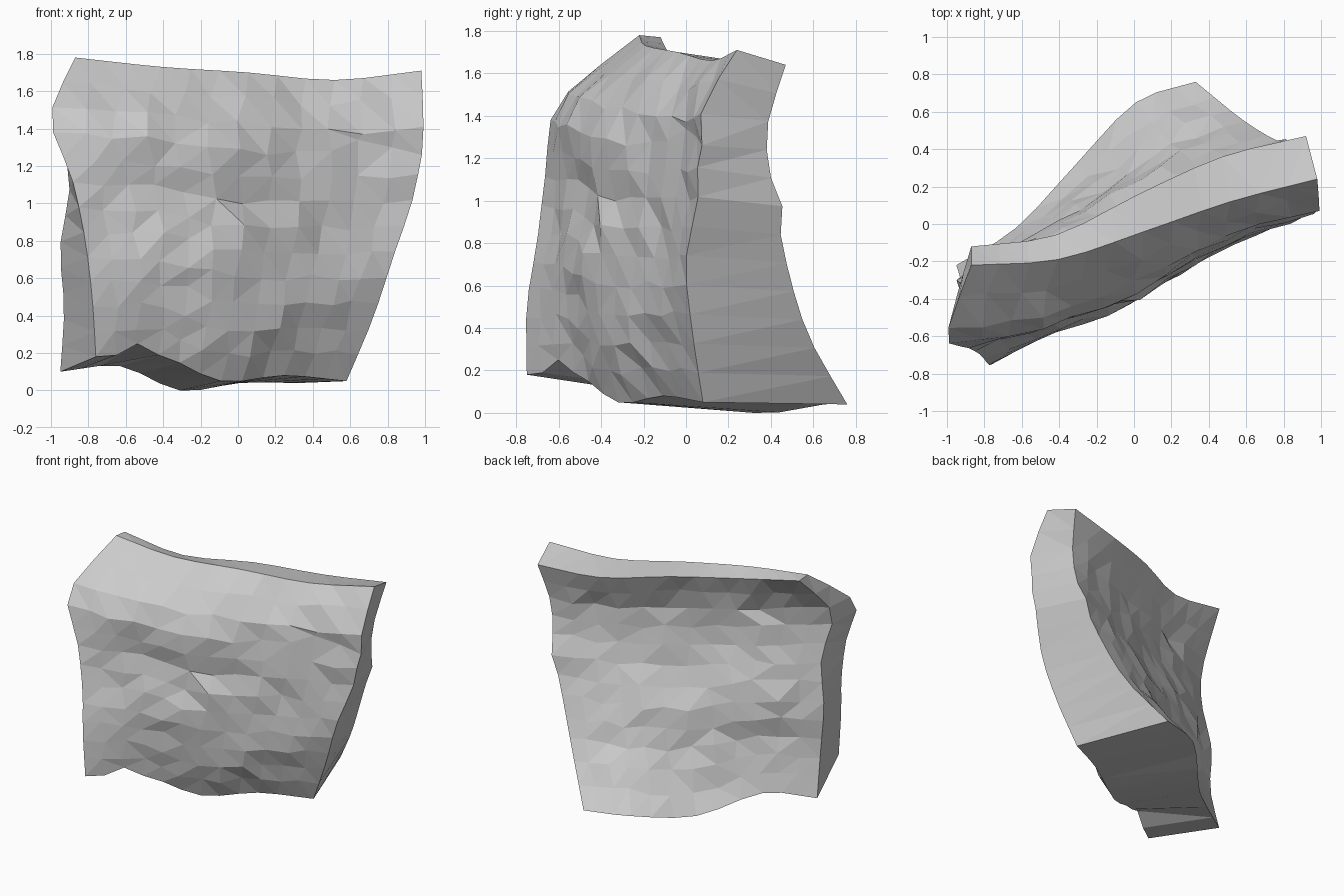
import bpy
import bmesh
import random
from mathutils import Vector

random.seed(4)
COLUMNS, ROWS = 12, 12

cube = bpy.data.objects.get("Cube")
if cube:
    bpy.data.objects.remove(cube)


def sample(values, t):
    """Smooth curve through evenly spaced values, t from 0 to 1."""
    last = len(values) - 1
    place = min(max(t, 0), 1) * last
    i = min(int(place), last - 1)
    f = place - i
    b, c = values[i], values[i + 1]
    a = values[i - 1] if i > 0 else 2 * b - c
    d = values[i + 2] if i + 2 <= last else 2 * c - b
    return b + f / 2 * (c - a + f * (2 * a - 5 * b + 4 * c - d + f * (3 * (b - c) + d - a)))


def make_sheet(bm, left, right, bottom, top, depth, rough):
    """Grid of vertices over one broad face, roughened inside its border."""
    grid = []
    for r in range(ROWS + 1):
        v = r / ROWS
        row = []
        for c in range(COLUMNS + 1):
            u = c / COLUMNS
            inside = 0 < r < ROWS and 0 < c < COLUMNS
            shift = Vector([random.uniform(-rough, rough) for _ in range(3)]) if inside else Vector()
            x = sample(left, v) * (1 - u) + sample(right, v) * u
            z = sample(bottom, u) * (1 - v) + sample(top, u) * v
            y = sample([sample(line, u) for line in depth], v)
            row.append(bm.verts.new(Vector((x, y, z)) + shift))
        grid.append(row)
    return grid


def skin(bm, grid, flip):
    for low, high in zip(grid, grid[1:]):
        for c in range(COLUMNS):
            quad = [low[c], low[c + 1], high[c + 1], high[c]]
            bm.faces.new(quad[::-1] if flip else quad)


def border(grid):
    """Closed loop of vertices round the sheet."""
    return (grid[0][:-1] + [row[-1] for row in grid[:-1]]
            + grid[-1][:0:-1] + [row[0] for row in grid[:0:-1]])


bm = bmesh.new()

# Front: bulging in the middle, sloping back at the top
front = make_sheet(
    bm,
    left=[-.76, -.78, -.82, -.89, -1.0, -.87],
    right=[.58, .72, .83, .94, .99, .98],
    bottom=[.18, .19, .05, .08, .05],
    top=[1.78, 1.73, 1.70, 1.66, 1.71],
    depth=[[-.75, -.53, -.32, -.11, .08],
           [-.75, -.56, -.42, -.18, .03],
           [-.70, -.56, -.42, -.16, .00],
           [-.66, -.52, -.36, -.10, .06],
           [-.60, -.53, -.34, -.08, .05],
           [-.22, -.19, -.04, .12, .24]],
    rough=.018)

# Back: hollow below the top lip, spreading out at the foot
back = make_sheet(
    bm,
    left=[-.95, -.93, -.95, -.90, -.95, -.87],
    right=[.33, .55, .70, .82, .87, .92],
    bottom=[.10, .13, .00, .04, .04],
    top=[1.77, 1.69, 1.67, 1.62, 1.64],
    depth=[[-.22, -.02, .32, .65, .76],
           [-.29, -.08, .20, .45, .58],
           [-.30, -.07, .15, .37, .48],
           [-.34, -.14, .06, .27, .42],
           [-.40, -.20, .01, .22, .38],
           [-.12, -.06, .16, .36, .47]],
    rough=.018)

# Dark shelf across the upper front
for c in range(4, 8):
    front[8][c].co.y -= .015
    front[7][c].co.y += .015

# Small tapering crack by the right edge of the front
lip, floor = front[10], front[9]
for reach, c in enumerate(range(COLUMNS - 2, COLUMNS + 1)):
    lip[c].co.z = 1.37 + .02 * reach
    floor[c].co.z = 1.34 - .04 * reach
    floor[c].co.y += .035

# Raised nick in the lower left of the front
front[0][2].co.z = .25

# Kink half way up the right back edge
back[7][-1].co.y += .03

skin(bm, front, False)
skin(bm, back, True)

# Rim joining the two sheets along the top, bottom and sides
a, b = border(front), border(back)
for i in range(len(a)):
    j = (i + 1) % len(a)
    bm.faces.new((a[j], a[i], b[i], b[j]))

bmesh.ops.triangulate(bm, faces=bm.faces[:], quad_method='SHORT_EDGE')
bmesh.ops.recalc_face_normals(bm, faces=bm.faces[:])

mesh = bpy.data.meshes.new("rock_slab")
bm.to_mesh(mesh)
bm.free()
slab = bpy.data.objects.new("rock_slab", mesh)
bpy.context.collection.objects.link(slab)

# Plain grey stone
stone = bpy.data.materials.new("grey_stone")
stone.use_nodes = True
grey = (.6, .6, .6, 1)
stone.diffuse_color = grey
stone.node_tree.nodes["Principled BSDF"].inputs["Base Color"].default_value = grey
mesh.materials.append(stone)
